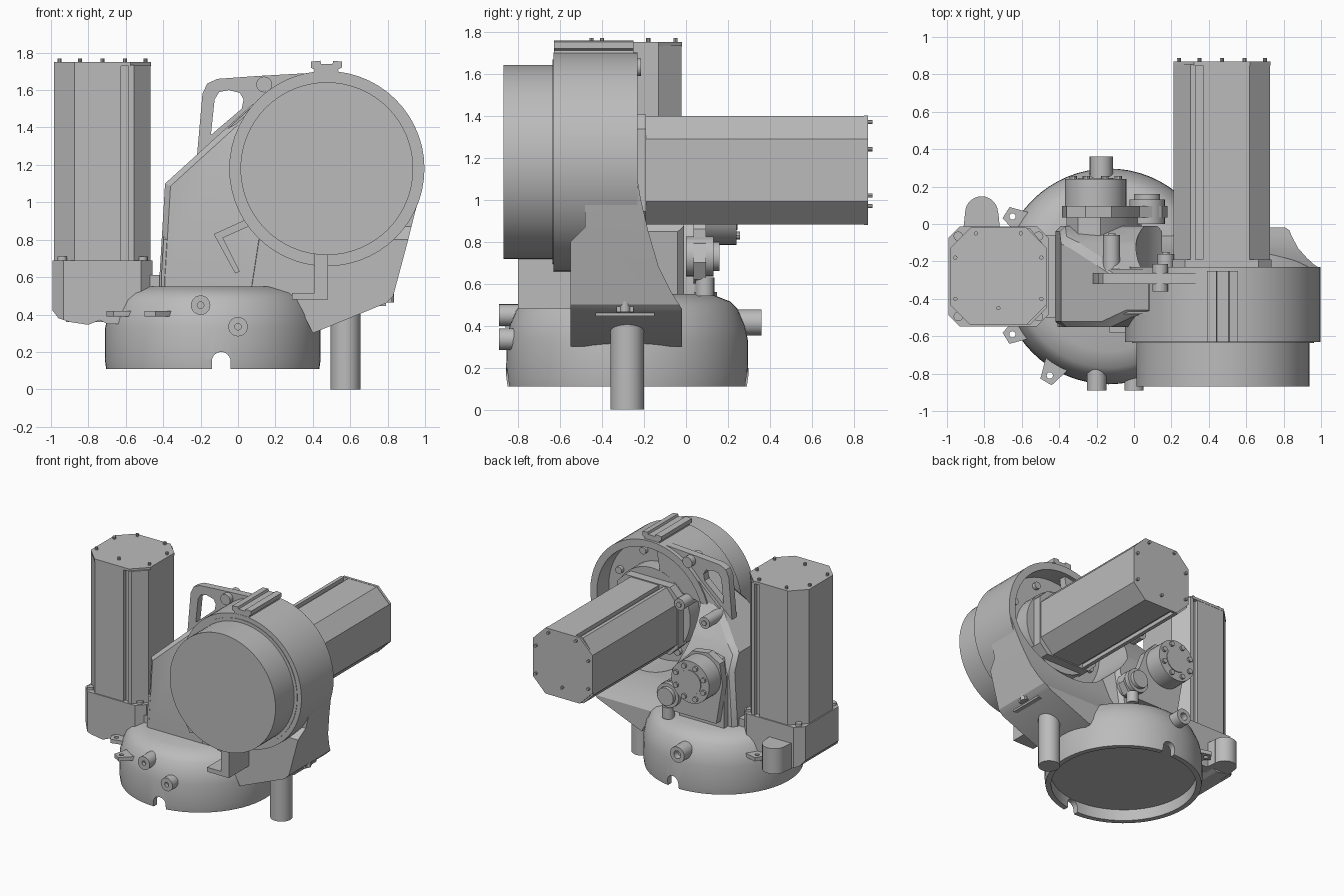
import bpy, bmesh, math
from mathutils import Vector

if "Cube" in bpy.data.objects:
    bpy.data.objects.remove(bpy.data.objects["Cube"])

grey = bpy.data.materials.new("cast grey")
grey.diffuse_color = (0.5, 0.5, 0.5, 1)
grey.use_nodes = True
grey.node_tree.nodes["Principled BSDF"].inputs["Base Color"].default_value = grey.diffuse_color

MAP = {'x': lambda u, v, t: (t, u, v),
       'y': lambda u, v, t: (u, t, v),
       'z': lambda u, v, t: (u, v, t)}


def finish(name, bm):
    bmesh.ops.recalc_face_normals(bm, faces=bm.faces)
    me = bpy.data.meshes.new(name)
    bm.to_mesh(me)
    bm.free()
    me.materials.append(grey)
    ob = bpy.data.objects.new(name, me)
    bpy.context.collection.objects.link(ob)
    return ob


def prism(name, pts, axis, a, b):
    """Extrude a 2D outline along an axis from a to b."""
    bm = bmesh.new()
    lo = [bm.verts.new(MAP[axis](u, v, a)) for u, v in pts]
    hi = [bm.verts.new(MAP[axis](u, v, b)) for u, v in pts]
    bm.faces.new(lo)
    bm.faces.new(hi)
    n = len(pts)
    for i in range(n):
        j = (i + 1) % n
        bm.faces.new((lo[i], lo[j], hi[j], hi[i]))
    return finish(name, bm)


def arc(cu, cv, r, a0, a1, n):
    return [(cu + r * math.cos(math.radians(a0 + (a1 - a0) * i / n)),
             cv + r * math.sin(math.radians(a0 + (a1 - a0) * i / n))) for i in range(n + 1)]


def cyl(name, axis, cu, cv, r, a, b, n=24):
    return prism(name, arc(cu, cv, r, 0, 360, n)[:-1], axis, a, b)


def box(name, x0, x1, y0, y1, z0, z1):
    return prism(name, [(x0, y0), (x1, y0), (x1, y1), (x0, y1)], 'z', z0, z1)


def octagon(cu, cv, h, c):
    k = h - c
    return [(cu + u, cv + v) for u, v in
            [(-k, -h), (k, -h), (h, -k), (h, k), (k, h), (-k, h), (-h, k), (-h, -k)]]


def lathe(name, cx, cy, prof, n=64):
    bm = bmesh.new()
    vs = [bm.verts.new((cx + r, cy, z)) for r, z in prof]
    es = [bm.edges.new(p) for p in zip(vs, vs[1:])]
    bmesh.ops.spin(bm, geom=vs + es, cent=(cx, cy, 0), axis=(0, 0, 1),
                   angle=2 * math.pi, steps=n)
    bmesh.ops.remove_doubles(bm, verts=bm.verts, dist=1e-4)
    return finish(name, bm)


def apply(ob, m):
    bpy.context.view_layer.objects.active = ob
    bpy.ops.object.modifier_apply(modifier=m.name)


def boolean(ob, tool, op='DIFFERENCE', keep=False):
    m = ob.modifiers.new("cut", 'BOOLEAN')
    m.operation, m.object, m.solver = op, tool, 'EXACT'
    apply(ob, m)
    if not keep:
        bpy.data.objects.remove(tool)


def motor(name, axis, cu, cv, a, b, g):
    """Servo motor: chamfered body with one deep groove per pair of sides, cap, screws."""
    H, c, d = .258, .11, .03
    k = H - c
    # g = +1/-1 puts the grooves beside the corner on that side of the u axis
    pts = [(-k, -H), (.1, -H), (.1, -H + d), (.14, -H + d), (.14, -H), (.17, -H), (H, -.17), (H, k), (k + .02, H),
           (.14, H), (.14, H - d), (.1, H - d), (.1, H), (-k, H), (-H, k), (-H, -k)]
    pts = [(cu + g * u, cv + v) for u, v in pts]
    prism(name + "_body", pts, axis, a, b - 0.015)
    prism(name + "_cap", octagon(cu, cv, 0.26, c), axis, b - 0.02, b)
    for u, v in [(-.23, .1), (-.23, -.12), (.23, .1), (.23, -.12), (-.12, .23), (.12, .23), (0, -.17)]:
        cyl(name + "_screw", axis, cu + u, cv + v, 0.011, b, b + 0.02, 10)


# Base drum, hollow underneath, with two cable notches
BX, BY = -0.135, -0.28
base = lathe("base_drum", BX, BY, [(0, .2), (.53, .2), (.53, .11), (.57, .11), (.577, .16), (.575, .33),
                                   (.56, .4), (.525, .48), (.49, .515), (.40, .55), (0, .55)])
boolean(base, prism("notch_cutter", [(-.14, .05), (-.04, .05)] + arc(-.09, .15, .05, 0, 180, 12), 'y', -1, 1))
for x, z in [(-.2, .45), (0, .335)]:
    port = cyl("front_port", 'y', x, z, .052, -.89, -.6)
    boolean(port, cyl("port_hole", 'y', x, z, .018, -1, -.86, 12))
port = cyl("rear_port", 'y', -.175, .415, .062, .1, .36)
boolean(port, cyl("port_hole", 'y', -.175, .415, .03, .31, .4, 16))

# Fixing lugs around the base
for x, y in [(-.65, .04), (-.65, -.59), (-.45, -.81)]:
    d = Vector((BX - x, BY - y)).normalized()
    n = Vector((-d.y, d.x))
    p = Vector((x, y))
    pts = [p - d * .04 + n * .035, p + d * .15 + n * .09, p + d * .15 - n * .09, p - d * .04 - n * .035]
    lug = prism("base_lug", pts, 'z', .39, .42)
    boolean(lug, cyl("lug_hole", 'z', x, y, .017, .3, .5, 12))

# Rotating arm body: front outline intersected with side outline
CX, CZ = 0.475, 1.18
front = [(-.41, .52), (-.41, .6), (-.38, 1.1)] + arc(CX, CZ, .515, 135, -12, 28) + \
        [(.91, .8), (.83, .5), (.79, .46), (.4, .3), (.3, .5)]
side = [(-.55, .25), (-.02, .25), (-.02, .48), (-.07, .56), (-.13, .68), (-.18, .85), (-.215, 1.0), (-.24, 1.15),
        (-.24, 1.8), (-.48, 1.8), (-.48, .87), (-.55, .8)]
body = prism("arm_body", front, 'y', -.7, .1)
boolean(body, prism("side_tool", side, 'x', -1.2, 1.2), 'INTERSECT')

# Left shoulder block with sloping back and chamfered edges
shoulder = prism("left_shoulder", [(-.42, .52), (-.42, .6), (-.39, 1.1), (.1, 1.545), (.22, 1.3), (.1, .52)], 'y', -.552, .1)
boolean(shoulder, prism("slope_tool", [(-.7, .4), (-.01, .4), (-.01, .98), (-.1, 1.15), (-.25, 1.36), (-.25, 1.7),
                                       (-.49, 1.7), (-.49, 1.42), (-.552, 1.3), (-.7, 1.3)], 'x', -1, 1), 'INTERSECT')
bev = shoulder.modifiers.new("bevel", 'BEVEL')
bev.width, bev.segments, bev.limit_method, bev.angle_limit = .03, 1, 'ANGLE', math.radians(50)
apply(shoulder, bev)

# Joint housing, open at the back
housing = cyl("joint_housing", 'y', CX, CZ, .522, -.632, -.23, 56)
recess = cyl("recess_cutter", 'y', CX, CZ, .465, -.38, .3, 56)
for ob in (body, shoulder, housing):
    boolean(ob, recess, keep=True)
bpy.data.objects.remove(recess)
cyl("joint_rim", 'y', CX, CZ, .487, -.636, -.6, 56)
cyl("joint_drum", 'y', CX, CZ, .462, -.87, -.6, 64)
cyl("motor_seat", 'y', CX, CZ - .03, .33, -.4, -.26, 40)
for i in range(8):
    t = math.radians(22.5 + 45 * i)
    cyl("seat_bolt", 'y', CX + .39 * math.cos(t), CZ + .39 * math.sin(t), .028, -.39, -.35, 12)
prism("top_key", [(.4, 1.66), (.41, 1.71), (.39, 1.72), (.39, 1.752), (.44, 1.757), (.445, 1.74), (.505, 1.74),
                  (.51, 1.757), (.555, 1.752), (.555, 1.72), (.535, 1.71), (.545, 1.66)], 'y', -.63, -.25)

# Lifting handle plate
handle = prism("handle_plate", [(-.22, 1.24), (-.19, 1.58), (-.165, 1.635), (-.11, 1.66), (.1, 1.675), (.45, 1.695),
                                (.4, 1.4), (0, 1.3)], 'y', -.32, -.262)
boolean(handle, prism("handle_hole", [(-.145, 1.36), (-.125, 1.55), (-.1, 1.59), (-.05, 1.6), (.01, 1.585),
                                      (.03, 1.55), (.02, 1.5)], 'y', -.5, 0))
cyl("handle_boss", 'y', .14, 1.63, .042, -.36, -.215)
for x, z, y in [(-.12, 1.28, -.06), (.17, 1.31, -.16)]:
    cyl("rear_boss", 'y', x, z, .045, -.4, y)
    cyl("rear_boss_screw", 'y', x, z, .02, y, y + .01, 12)

# Cable guard walls under the drum
prism("guard_wall_left", [(.09, .93), (-.13, .83), (-.015, .62), (.01, .63), (-.08, .81), (.1, .89)], 'y', -.58, -.4)
prism("guard_wall_right", [(.41, .73), (.41, .515), (.29, .515), (.29, .48), (.48, .48), (.48, .73)], 'y', -.8, -.4)

# Rear gear cover: casing, thin flange and round hubs
prism("gear_casing", [(-.36, .54), (-.36, .95), (-.3, 1.06), (-.18, 1.08), (-.06, .98), (.04, .76), (.03, .54)], 'y', -.2, .04)
prism("gear_flange", [(-.33, .6), (-.385, .92), (-.36, 1.08), (-.26, 1.14), (-.12, 1.12), (-.03, 1.02), (.03, .86),
                      (.15, .79), (.18, .7), (.13, .62), (.03, .6)], 'y', .035, .095)
cyl("gear_hub", 'y', -.205, .95, .165, .05, .24, 36)
cyl("gear_hub_centre", 'y', -.205, .95, .095, .23, .246, 28)
for i in range(8):
    t = math.radians(22.5 + 45 * i)
    cyl("hub_bolt", 'y', -.205 + .13 * math.cos(t), .95 + .13 * math.sin(t), .02, .23, .257, 10)
cyl("idler_boss", 'y', .07, .73, .095, .0, .13, 28)
cyl("idler_cap", 'y', .07, .73, .07, .12, .16, 28)
cyl("gear_plate_boss", 'z', .09, .09, .045, .54, .63, 20)

# Vertical motor and its mount
MX, MY = -.725, -.28
motor("base_motor", 'z', MX, MY, .66, 1.75, 1)
mount = prism("base_motor_mount", octagon(MX, MY, .267, .06), 'z', .3, .69)
boolean(mount, prism("mount_tool", [(-1.1, .42), (-.99, .42), (-.96, .38), (-.9, .36), (-.8, .345), (-.74, .37),
                                    (-.7, .35), (-.4, .35), (-.4, .8), (-1.1, .8)], 'y', -1, 1), 'INTERSECT')
box("mount_bridge", -.62, -.36, -.5, -.06, .4, .61)
prism("mount_cable_boss", [(-.92, -.1), (-.71, -.1), (-.725, .06)] + arc(-.815, .06, .088, 0, 180, 14), 'z', .36, .56)
for sx in (-1, 1):
    for sy in (-1, 1):
        cyl("mount_bolt", 'z', MX + sx * .215, MY + sy * .215, .025, .68, .71, 14)

# Horizontal motor
motor("joint_motor", 'y', .47, 1.14, -.3, .868, -1)
prism("joint_motor_flange", octagon(.47, 1.14, .266, .07), 'y', -.3, -.19)

# Right-side cable outlet
cyl("cable_tube", 'z', .575, -.28, .08, 0, .45, 32)
box("cable_clamp_plate", .6, .79, -.43, -.15, .445, .465)
box("cable_connector", .7, .82, -.33, -.25, .465, .66)
cyl("connector_pin", 'z', .81, -.29, .025, .465, .58, 12)

# Smooth the round surfaces, keep edges crisp
bpy.ops.object.select_all(action='SELECT')
bpy.context.view_layer.objects.active = body
bpy.ops.object.shade_smooth_by_angle(angle=math.radians(28))
